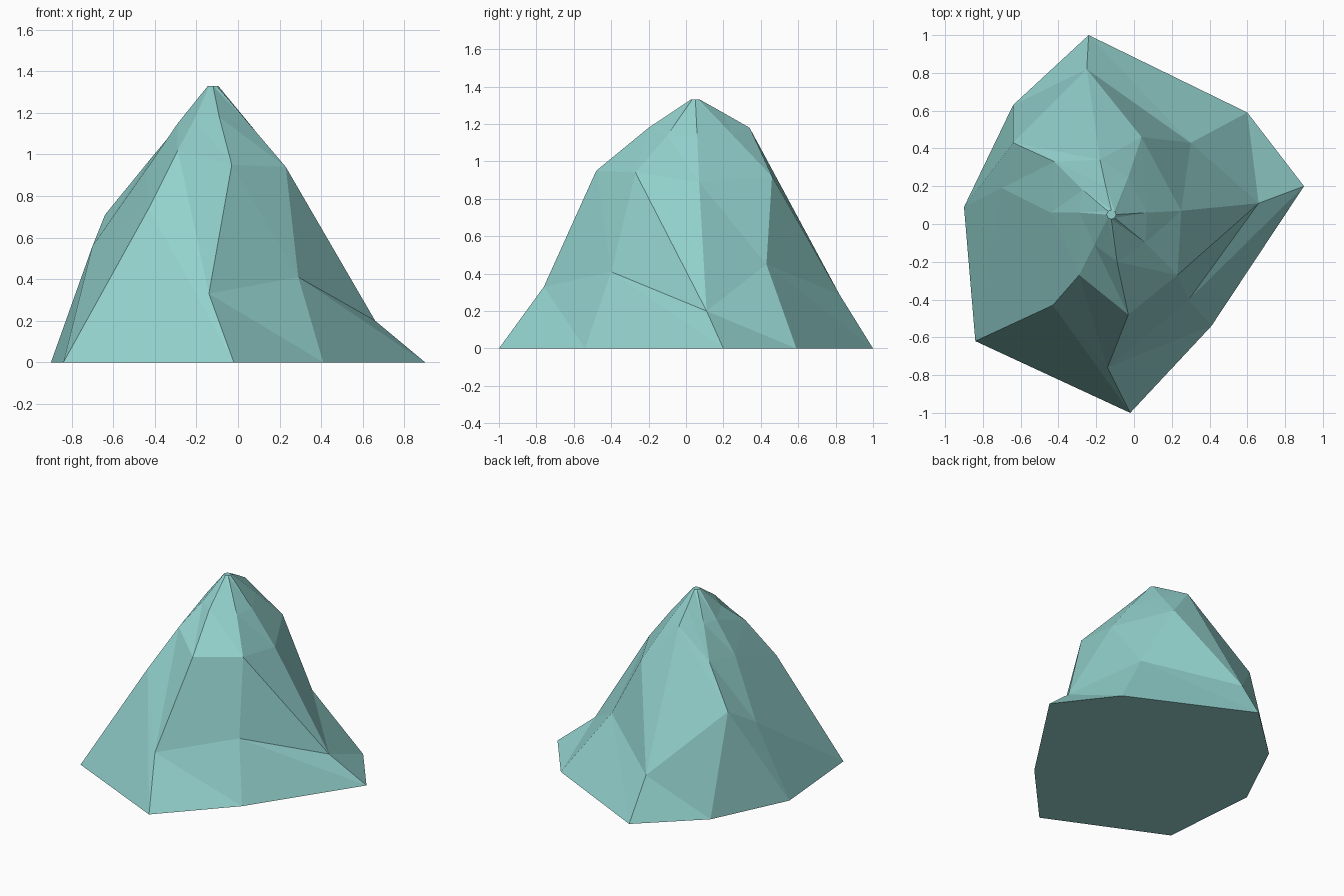
import bpy
import bmesh
from math import cos, sin, tau

cube = bpy.data.objects.get("Cube")
if cube:
    bpy.data.objects.remove(cube)

# Colour
stone = bpy.data.materials.new("pale_teal_stone")
stone.use_nodes = True
teal = (0.29, 0.64, 0.61, 1.0)
stone.diffuse_color = teal
stone.node_tree.nodes["Principled BSDF"].inputs["Base Color"].default_value = teal

# Eight-sided contours of the rock, from the ground up
ground = [(.9, .2, 0), (.6, .59, 0), (-.24, 1, 0), (-.64, .63, 0),
          (-.9, .09, 0), (-.84, -.62, 0), (-.02, -1, 0), (.41, -.54, 0)]
foot = [(.66, .11, .2), (.3, .43, .45), (-.25, .82, .29), (-.64, .43, .71),
        (-.7, .19, .56), (-.43, -.43, .74), (-.14, -.76, .33), (.29, -.4, .41)]
shoulder = [(.25, .07, .89), (.04, .46, .92), (-.18, .34, 1.18), (-.42, .33, .98),
            (-.44, .06, .93), (-.29, -.27, 1.02), (-.03, -.48, .95), (.23, -.27, .94)]
neck = [(.07, .06, 1.13), (-.03, .25, 1.14), (-.15, .2, 1.26), (-.27, .18, 1.16),
        (-.29, .06, 1.15), (-.21, -.11, 1.17), (-.09, -.2, 1.18), (.06, -.1, 1.14)]
sides = len(ground)
tip = [(-.12 + .025 * cos(tau * i / sides), .05 + .025 * sin(tau * i / sides), 1.33)
       for i in range(sides)]

# Join neighbouring contours with triangles, then close both ends
bm = bmesh.new()
rings = [[bm.verts.new(p) for p in ring] for ring in (ground, foot, shoulder, neck, tip)]
for low, high in zip(rings, rings[1:]):
    for i in range(sides):
        j = (i + 1) % sides
        bm.faces.new((low[i], low[j], high[i]))
        bm.faces.new((low[j], high[j], high[i]))
bm.faces.new(rings[-1])
bm.faces.new(rings[0][::-1])

# Flat-shaded rock
mesh = bpy.data.meshes.new("rock")
bm.to_mesh(mesh)
bm.free()
mesh.materials.append(stone)
rock = bpy.data.objects.new("rock", mesh)
bpy.context.collection.objects.link(rock)
